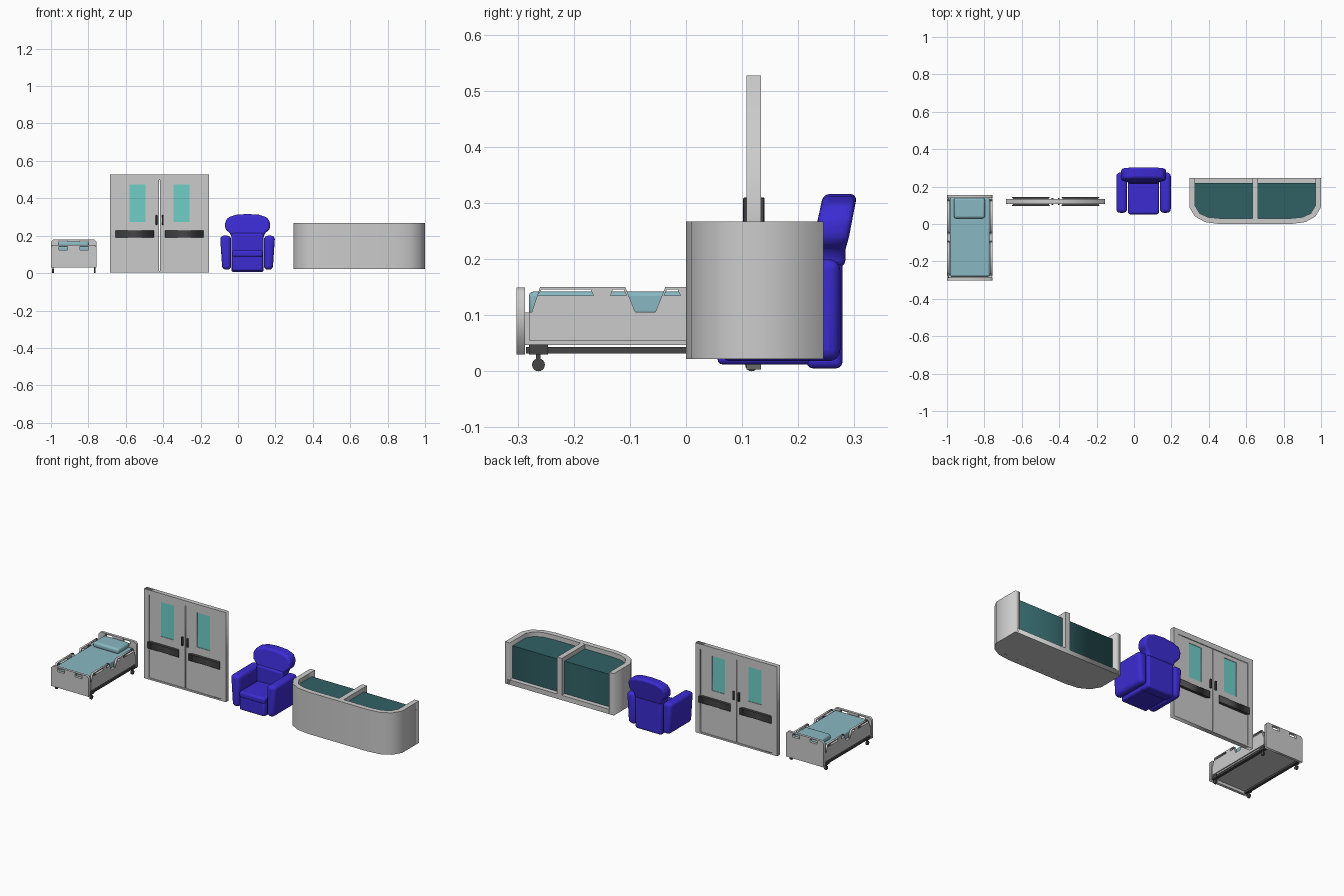
import bpy, bmesh, math
from mathutils import Matrix, Vector

if "Cube" in bpy.data.objects:
    bpy.data.objects.remove(bpy.data.objects["Cube"])

def material(name, rgb):
    m = bpy.data.materials.new(name)
    m.diffuse_color = (*rgb, 1)
    m.use_nodes = True
    m.node_tree.nodes["Principled BSDF"].inputs["Base Color"].default_value = m.diffuse_color
    return m

LINEN = material("linen", (0.25, 0.48, 0.54))
GLASS = material("glass", (0.16, 0.62, 0.58))
BLUE = material("blue_fabric", (0.045, 0.025, 0.65))
TEAL = material("teal_panel", (0.03, 0.12, 0.13))
DARK = material("dark_trim", (0.06, 0.06, 0.06))

def finish(name, mesh, mat=None, bevel=0, segs=3):
    ob = bpy.data.objects.new(name, mesh)
    bpy.context.collection.objects.link(ob)
    if mat:
        mesh.materials.clear()
        mesh.materials.append(mat)
    if bevel:
        mod = ob.modifiers.new("bevel", 'BEVEL')
        mod.width, mod.segments = bevel, segs
        for p in mesh.polygons:
            p.use_smooth = True
    return ob

def box(name, x, y, z, mat=None, bevel=0, segs=3):
    """Box from (min, max) ranges."""
    bm = bmesh.new()
    bmesh.ops.create_cube(bm, size=1)
    for v in bm.verts:
        v.co = Vector([(r[0] + r[1]) / 2 + c * (r[1] - r[0]) for r, c in zip((x, y, z), v.co)])
    me = bpy.data.meshes.new(name)
    bm.to_mesh(me)
    bm.free()
    return finish(name, me, mat, bevel, segs)

def plate(name, plane, loops, lo, hi, mat=None, bevel=0, segs=3):
    """Outline with holes, extruded from lo to hi along the plane's normal."""
    cu = bpy.data.curves.new(name, 'CURVE')
    cu.dimensions, cu.fill_mode, cu.extrude = '2D', 'BOTH', (hi - lo) / 2
    for loop in loops:
        sp = cu.splines.new('POLY')
        sp.points.add(len(loop) - 1)
        for p, (u, v) in zip(sp.points, loop):
            p.co = (u, v, 0, 1)
        sp.use_cyclic_u = True
    tmp = bpy.data.objects.new(name + "_curve", cu)
    me = bpy.data.meshes.new_from_object(tmp)
    bpy.data.objects.remove(tmp)
    c = (lo + hi) / 2
    rows = {'YZ': ((0, 0, 1, c), (1, 0, 0, 0), (0, 1, 0, 0)),
            'XZ': ((1, 0, 0, 0), (0, 0, -1, c), (0, 1, 0, 0)),
            'XY': ((1, 0, 0, 0), (0, 1, 0, 0), (0, 0, 1, c))}[plane]
    me.transform(Matrix((*rows, (0, 0, 0, 1))))
    bm = bmesh.new()
    bm.from_mesh(me)
    bmesh.ops.remove_doubles(bm, verts=bm.verts, dist=1e-5)
    bmesh.ops.dissolve_limit(bm, angle_limit=0.01, verts=bm.verts, edges=bm.edges)
    bmesh.ops.recalc_face_normals(bm, faces=bm.faces)
    bm.to_mesh(me)
    bm.free()
    return finish(name, me, mat, bevel, segs)

def rect(a, b, c, d):
    return [(a, c), (b, c), (b, d), (a, d)]

def cylinder(name, center, r, depth, mat):
    bm = bmesh.new()
    bmesh.ops.create_cone(bm, cap_ends=True, segments=16, radius1=r, radius2=r, depth=depth,
                          matrix=Matrix.Translation(center) @ Matrix.Rotation(math.pi / 2, 4, 'Y'))
    me = bpy.data.meshes.new(name)
    bm.to_mesh(me)
    bm.free()
    return finish(name, me, mat)

# ---- hospital bed ----
BX = -0.878
box("bed_body", (-0.993, -0.763), (-0.287, 0.14), (0.047, 0.105))
box("mattress", (-0.984, -0.772), (-0.28, 0.14), (0.1, 0.142), LINEN, 0.008)
box("pillow", (-0.963, -0.797), (0.03, 0.14), (0.138, 0.17), LINEN, 0.012)

def bed_end(name, lo, hi, top):
    outline = [(-1, 0.03), (-0.756, 0.03), (-0.756, top - 0.012), (-0.768, top), (-0.988, top), (-1, top - 0.012)]
    grips = [rect(BX + s * 0.057 - 0.023, BX + s * 0.057 + 0.023, top - 0.025, top - 0.006) for s in (-1, 1)]
    plate(name, 'XZ', [outline] + grips, lo, hi)

bed_end("footboard", -0.302, -0.287, 0.149)
bed_end("headboard", 0.14, 0.155, 0.18)

MID = -0.0725  # rails are mirrored front to back about the gap
def rail(name, flip, lo, hi):
    loops = [[(-0.275, 0.105), (-0.09, 0.105), (-0.108, 0.15), (-0.26, 0.15)],
             [(-0.265, 0.135), (-0.165, 0.135), (-0.17, 0.146), (-0.257, 0.146)],
             [(-0.135, 0.135), (-0.106, 0.135), (-0.111, 0.146), (-0.13, 0.146)]]
    if flip:
        loops = [[(2 * MID - u, v) for u, v in l] for l in loops]
    plate(name, 'YZ', loops, lo, hi)

for side, s in (("left", -1), ("right", 1)):
    xs = sorted((BX + s * 0.121, BX + s * 0.109))
    rail("foot_rail_" + side, False, *xs)
    rail("head_rail_" + side, True, *xs)
    box("side_panel_" + side, xs, (-0.28, 0.135), (0.055, 0.106))
    bx = sorted((BX + s * 0.116, BX + s * 0.1))
    box("chassis_bar_" + side, bx, (-0.285, 0.138), (0.032, 0.043), DARK)
    for end, y in (("front", -0.263), ("back", 0.117)):
        cx = BX + s * 0.112
        box(f"caster_mount_{end}_{side}", (cx - 0.008, cx + 0.008), (y - 0.017, y + 0.017), (0.03, 0.048), DARK)
        box(f"caster_fork_{end}_{side}", (cx - 0.003, cx + 0.003), (y - 0.004, y + 0.004), (0.015, 0.032), DARK)
        cylinder(f"caster_wheel_{end}_{side}", (cx, y, 0.0115), 0.0115, 0.01, DARK)

# ---- double door ----
DX = -0.419
frame = [(DX - 0.265, 0.003), (DX + 0.265, 0.003), (DX + 0.265, 0.527), (DX - 0.265, 0.527)]
plate("door_frame", 'XZ', [frame, rect(DX - 0.233, DX + 0.233, 0.012, 0.497)], 0.108, 0.134)
for side, s in (("left", -1), ("right", 1)):
    def span(a, b):
        return sorted((DX + s * a, DX + s * b))
    plate("door_leaf_" + side, 'XZ', [rect(*span(0.0025, 0.233), 0.012, 0.497),
          rect(*span(0.075, 0.16), 0.273, 0.475)], 0.113, 0.129)
    box("door_window_" + side, span(0.075, 0.16), (0.116, 0.126), (0.273, 0.475), GLASS)
    a, b = span(0.03, 0.235)
    for face, y0, y1 in (("front", 0.113, 0.097), ("back", 0.129, 0.145)):
        plate(f"push_bar_{face}_{side}", 'XY',
              [[(a + 0.012, y0), (b - 0.012, y0), (b, y1), (a, y1)]], 0.19, 0.228, DARK)
        lo, hi = sorted((y0, y0 + (y1 - y0) * 0.7))
        box(f"door_handle_{face}_{side}", span(0.012, 0.022), (lo, hi), (0.258, 0.31), DARK, 0.002, 1)

# ---- armchair ----
CX = 0.051
box("seat_base", (CX - 0.083, CX + 0.083), (0.056, 0.24), (0.012, 0.1), BLUE, 0.01)
box("seat_cushion", (CX - 0.083, CX + 0.083), (0.052, 0.235), (0.085, 0.122), BLUE, 0.012)
box("lower_back", (CX - 0.086, CX + 0.086), (0.215, 0.279), (0.005, 0.215), BLUE, 0.012)
half = [(0.086, 0.185), (0.09, 0.21), (0.119, 0.235), (0.121, 0.27), (0.105, 0.298), (0.06, 0.312)]
outline = [(CX + u, v) for u, v in half] + [(CX, 0.316)] + [(CX - u, v) for u, v in reversed(half)]
head = plate("headrest", 'XZ', [outline], 0.222, 0.283, BLUE, 0.012)
for v in head.data.vertices:  # lean backwards
    v.co.y += max(0, v.co.z - 0.2) * 0.19
for side, s in (("left", -1), ("right", 1)):
    arm = box("arm_" + side, sorted((CX + s * 0.088, CX + s * 0.147)), (0.06, 0.275), (0.018, 0.2), BLUE, 0.02, 4)
    for v in arm.data.vertices:  # narrower foot
        if v.co.z < 0.1:
            v.co.x -= s * 0.012 if abs(v.co.x - CX) > 0.12 else 0

# ---- reception desk ----
KX = 0.648
def half_arc(t):
    return [(0.352 - t, 0.245), (0.352 - t, 0.09 + t * 0.3), (0.322 - t * 0.85, 0.04 + t * 0.55),
            (0.267 - t * 0.5, 0.01 + t * 0.88), (0.192 - t * 0.2, t)]
def u_shape(t):
    r = half_arc(t)
    return [(KX + u, v) for u, v in r] + [(KX - u, v) for u, v in reversed(r)]
plate("desk_wall", 'XY', [u_shape(0) + u_shape(0.03)[::-1]], 0.022, 0.267)
plate("desk_floor", 'XY', [u_shape(0.001)], 0.0222, 0.05)
inner = [(u, min(v, 0.218)) for u, v in u_shape(0.029)]
plate("desk_cabinet", 'XY', [inner], 0.045, 0.24, TEAL)
box("desk_divider", (KX - 0.015, KX + 0.015), (0.02, 0.245), (0.03, 0.2665))

# smooth the padded parts
for ob in bpy.context.scene.objects:
    ob.select_set(bool(ob.modifiers))
    if ob.modifiers:
        bpy.context.view_layer.objects.active = ob
bpy.ops.object.shade_smooth_by_angle(angle=math.radians(35))
